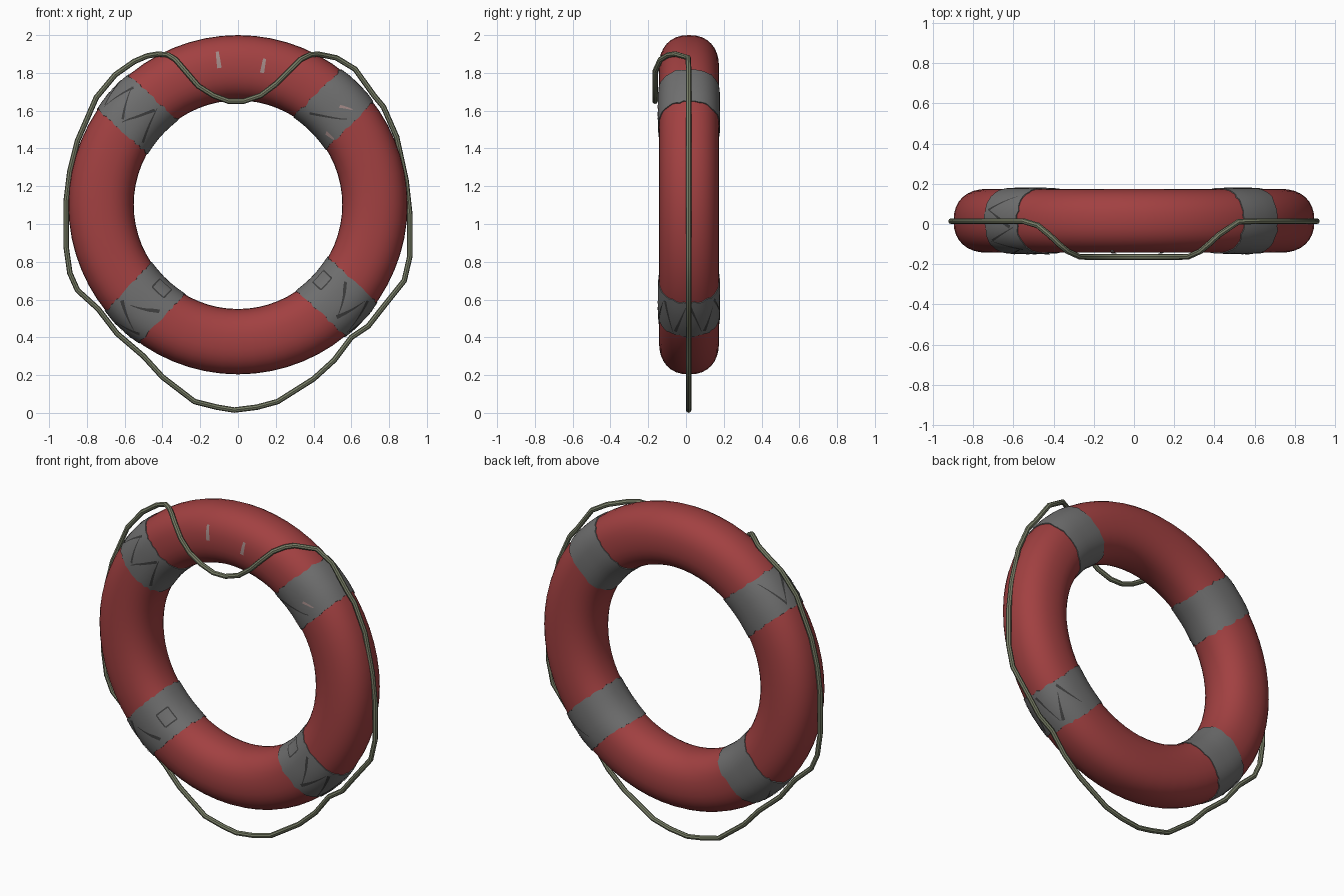
import bpy
import bmesh
import math
import random

random.seed(4)

if "Cube" in bpy.data.objects:
    bpy.data.objects.remove(bpy.data.objects["Cube"], do_unlink=True)

RING_RADIUS = 0.725
HALF_RADIAL = 0.173
HALF_DEPTH = 0.159
CENTRE_Y = 0.016
CENTRE_Z = 1.102
BAND_HALF = 0.12


def make_material(name, colour):
    mat = bpy.data.materials.new(name)
    mat.use_nodes = True
    mat.diffuse_color = (*colour, 1)
    mat.node_tree.nodes["Principled BSDF"].inputs["Base Color"].default_value = (*colour, 1)
    return mat


red = make_material("faded red", (0.36, 0.052, 0.053))
grey = make_material("tape grey", (0.16, 0.16, 0.16))
dark = make_material("crease dark grey", (0.05, 0.05, 0.05))
pale = make_material("scuff pale pink", (0.36, 0.25, 0.24))
khaki = make_material("rope khaki", (0.19, 0.21, 0.135))


def section(t, offset=0.0):
    """Rounded cross-section: t = 0 is the outer rim, t = -pi/2 the front."""
    def soft(v):
        return math.copysign(abs(v) ** (2 / 2.3), v)
    radius = RING_RADIUS + (HALF_RADIAL + offset) * soft(math.cos(t))
    return radius, CENTRE_Y + (HALF_DEPTH + offset) * soft(math.sin(t))


def ring_point(angle, t, offset=0.0):
    radius, y = section(t, offset)
    return (radius * math.cos(angle), y, CENTRE_Z + radius * math.sin(angle))


def band_point(centre, s, t, offset):
    """Point on a straight strip across the ring; s runs -1 to 1 over its width."""
    radius, _ = section(t, offset)
    return ring_point(centre + math.asin(s * BAND_HALF / radius), t, offset)


def grid_object(name, rows, mat, close_rows=False, close_cols=False):
    """Surface through a grid of points, smooth shaded."""
    bm = bmesh.new()
    verts = [[bm.verts.new(p) for p in row] for row in rows]
    nr, nc = len(rows), len(rows[0])
    for i in range(nr if close_rows else nr - 1):
        for j in range(nc if close_cols else nc - 1):
            a, b = verts[i], verts[(i + 1) % nr]
            k = (j + 1) % nc
            bm.faces.new((a[j], a[k], b[k], b[j]))
    return finish(name, bm, mat)


def finish(name, bm, mat):
    mesh = bpy.data.meshes.new(name)
    bm.to_mesh(mesh)
    bm.free()
    mesh.materials.append(mat)
    obj = bpy.data.objects.new(name, mesh)
    bpy.context.collection.objects.link(obj)
    smooth(obj)
    return obj


def smooth(obj):
    bpy.ops.object.select_all(action="DESELECT")
    obj.select_set(True)
    bpy.context.view_layer.objects.active = obj
    bpy.ops.object.shade_smooth_by_angle(angle=math.radians(40))


# Buoy ring
STEPS, SIDES = 64, 32
turn = [math.tau * j / SIDES for j in range(SIDES)]
grid_object("buoy_ring",
            [[ring_point(math.tau * i / STEPS, t) for t in turn] for i in range(STEPS)],
            red, close_rows=True, close_cols=True)


# Tape bands with slightly ragged edges
def make_band(name, centre):
    fine = [math.tau * j / 48 for j in range(48)]
    ragged = [[random.uniform(0.95, 1.06) for _ in fine] for _ in range(2)]
    rows = []
    for s, offset in ((-1, -0.01), (-1, 0.004), (-0.6, 0.006), (-0.2, 0.006),
                      (0.2, 0.006), (0.6, 0.006), (1, 0.004), (1, -0.01)):
        edge = ragged[s > 0] if abs(s) == 1 else [1] * len(fine)
        rows.append([band_point(centre, s * e, t, offset) for t, e in zip(fine, edge)])
    grid_object(name, rows, grey, close_cols=True)


# Painted marks: tapered strips that follow the ring surface
def add_mark(bm, centre, start, end, wide, narrow, lift=0.008):
    (t0, s0), (t1, s1) = start, end
    dt, ds = (t1 - t0) * HALF_RADIAL, (s1 - s0) * BAND_HALF
    length = math.hypot(dt, ds)
    pieces = max(2, int(length / 0.02))
    previous = None
    for i in range(pieces + 1):
        f = i / pieces
        half = (wide + (narrow - wide) * f) / 2
        t, s = t0 + (t1 - t0) * f, s0 + (s1 - s0) * f
        pair = []
        for side in (-1, 1):
            across_t = -side * half * ds / length / HALF_RADIAL
            across_s = side * half * dt / length / BAND_HALF
            point = band_point(centre, s + across_s, t + across_t, lift)
            pair.append(bm.verts.new(point))
        if previous:
            bm.faces.new((previous[0], pair[0], pair[1], previous[1]))
        previous = pair


def add_zigzag(bm, centre, t_from, t_to, count):
    side = 1
    t = t_from
    step = (t_to - t_from) / count
    for _ in range(count):
        start = (t, side * random.uniform(0.6, 0.9))
        t += step
        end = (t + random.uniform(-0.1, 0.1), -side * random.uniform(0.3, 0.85))
        add_mark(bm, centre, start, end, random.uniform(0.012, 0.022), 0.003)
        side = -side


def add_box(bm, centre, t, s, dt, ds):
    corners = [(t - dt, s - ds), (t + dt, s - ds), (t + dt, s + ds), (t - dt, s + ds)]
    for a, b in zip(corners, corners[1:] + corners[:1]):
        add_mark(bm, centre, a, b, 0.008, 0.008)


FRONT = -math.pi / 2
bands = {  # name: (angle, zigzag start, zigzag end, creases, stitched patch)
    "upper_left": (45, FRONT - 0.6, FRONT + 0.1, 1, False),
    "upper_right": (138, FRONT - 0.7, 0.7, 7, False),
    "lower_right": (226.5, FRONT - 0.1, 0.6, 5, True),
    "lower_left": (-43, FRONT - 0.1, 1.3, 7, True),
}
for name, (degrees, t_from, t_to, creases, patch) in bands.items():
    centre = math.radians(degrees)
    make_band(name + "_band", centre)
    bm = bmesh.new()
    add_zigzag(bm, centre, t_from, t_to, creases)
    if patch:
        add_box(bm, centre, FRONT - 0.75, 0.1, 0.25, 0.35)
    finish(name + "_creases", bm, dark)

# Scuffs on the top of the ring and on one band
bm = bmesh.new()
top = math.pi / 2
add_mark(bm, top + 0.135, (FRONT + 0.02, 0), (FRONT + 0.5, 0), 0.024, 0.016, 0.003)
add_mark(bm, top - 0.18, (FRONT - 0.06, 0), (FRONT + 0.3, 0), 0.022, 0.016, 0.003)
add_mark(bm, math.radians(45), (FRONT + 0.1, -0.1), (FRONT + 0.3, -0.6), 0.014, 0.006)
add_mark(bm, math.radians(45), (FRONT - 0.7, -0.5), (FRONT - 0.6, -0.95), 0.025, 0.01)
finish("scuff_marks", bm, pale)

# Grab rope: outline in x and z, starting at the bottom and going up the -x side
outline = [
    (-0.02, 0.015), (-0.11, 0.03), (-0.23, 0.06), (-0.4, 0.19), (-0.5, 0.3), (-0.64, 0.42),
    (-0.74, 0.55), (-0.85, 0.65), (-0.89, 0.74), (-0.91, 0.88), (-0.91, 1.12),
    (-0.89, 1.28), (-0.85, 1.44), (-0.75, 1.67), (-0.65, 1.79), (-0.55, 1.86),
    (-0.48, 1.89), (-0.42, 1.9), (-0.37, 1.895), (-0.33, 1.87), (-0.27, 1.8),
    (-0.21, 1.73), (-0.13, 1.68), (-0.05, 1.65), (0.03, 1.65), (0.12, 1.68),
    (0.2, 1.74), (0.27, 1.81), (0.33, 1.87), (0.38, 1.895), (0.42, 1.9),
    (0.52, 1.88), (0.62, 1.82), (0.72, 1.68), (0.77, 1.62), (0.84, 1.46),
    (0.89, 1.23), (0.91, 1.05), (0.91, 0.83), (0.88, 0.7), (0.76, 0.55),
    (0.69, 0.46), (0.6, 0.4), (0.51, 0.28), (0.4, 0.18), (0.21, 0.06), (0.1, 0.03),
]


def rope_depth(x, z):
    """The upper loop swings out in front of the ring."""
    if z < 1.5:
        return 0.014
    f = min(1, max(0, (0.54 - abs(x)) / 0.28))
    return 0.014 - 0.178 * f * f * (3 - 2 * f)


curve = bpy.data.curves.new("grab_rope", "CURVE")
curve.dimensions = "3D"
curve.bevel_depth = 0.0145
curve.bevel_resolution = 2
spline = curve.splines.new("POLY")
spline.points.add(len(outline) - 1)
for point, (x, z) in zip(spline.points, outline):
    point.co = (x, rope_depth(x, z), z, 1)
spline.use_cyclic_u = True
curve.materials.append(khaki)
rope = bpy.data.objects.new("grab_rope", curve)
bpy.context.collection.objects.link(rope)
bpy.ops.object.select_all(action="DESELECT")
rope.select_set(True)
bpy.context.view_layer.objects.active = rope
bpy.ops.object.convert(target="MESH")
smooth(bpy.context.view_layer.objects.active)
